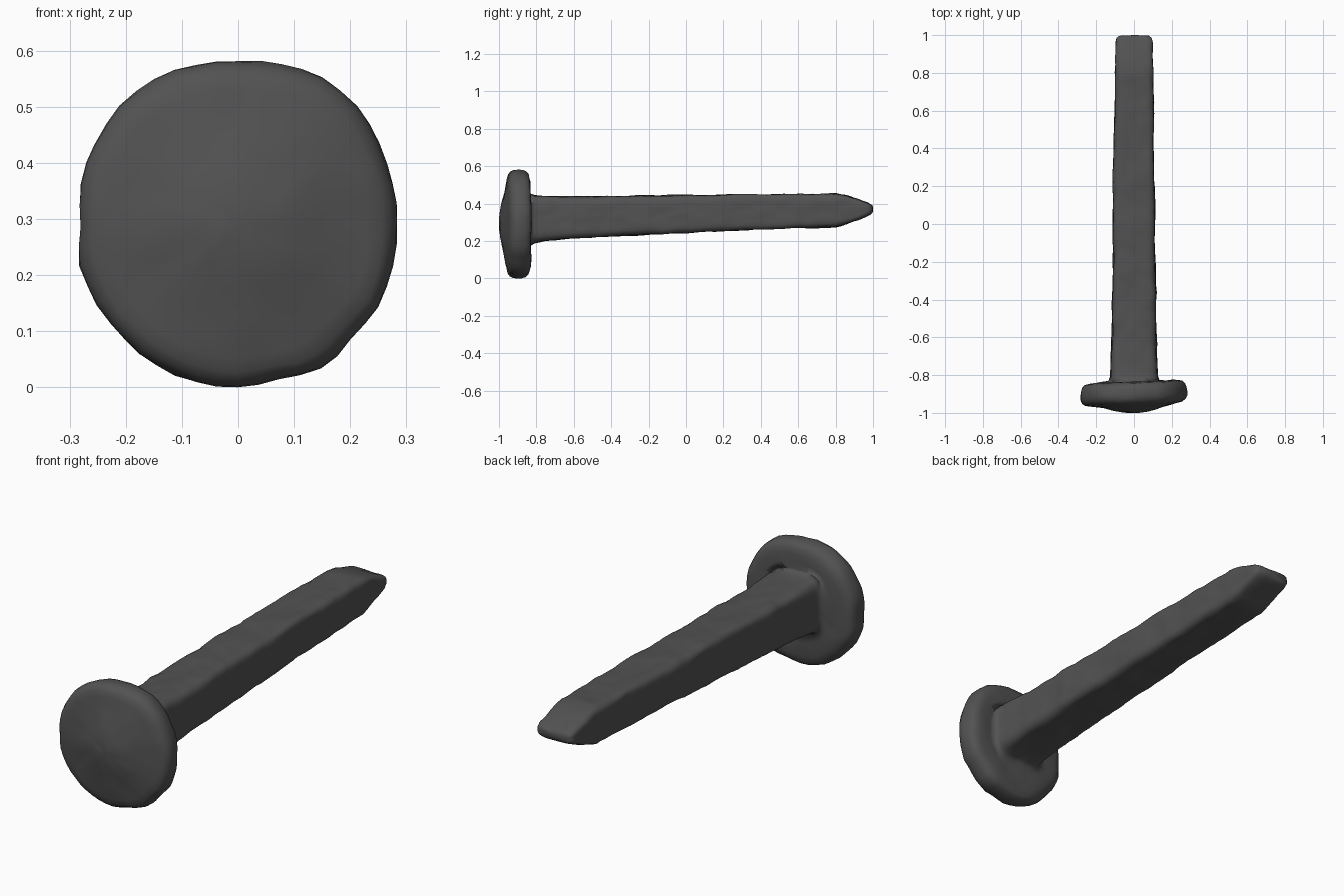
import bpy, bmesh, math
from mathutils import Vector, noise

if "Cube" in bpy.data.objects:
    bpy.data.objects.remove(bpy.data.objects["Cube"])

N = 48          # points around each ring

# hand-hammered outline of the head: radius every 15 degrees
RIM = [.282, .288, .290, .300, .304, .298, .293, .297, .300, .303, .293, .290,
       .285, .290, .287, .291, .290, .290, .289, .285, .293, .285, .290, .285]

# head profile: (radius factor, y)
HEAD = [(.12, -.998), (.25, -.993), (.4, -.984), (.55, -.973), (.7, -.963), (.82, -.956),
        (.91, -.950), (.965, -.938), (.995, -.920), (1, -.900), (.99, -.875), (.965, -.855),
        (.92, -.842), (.82, -.836), (.7, -.834), (.6, -.834)]

# shaft stations: y, half width, bottom z, top z, squareness
SHAFT = [(-.832, .135, .180, .458, 5), (-.81, .126, .190, .449, 6), (-.75, .122, .203, .442, 8),
         (-.6, .118, .217, .438, 8), (-.3, .114, .233, .446, 8), (0, .111, .247, .449, 8),
         (.4, .106, .264, .454, 8), (.8, .100, .279, .454, 8), (.86, .099, .294, .446, 7),
         (.92, .098, .316, .428, 6), (.965, .096, .335, .412, 5), (.985, .090, .345, .402, 4),
         (.996, .078, .354, .393, 4)]


def rim_radius(i):
    t = i * len(RIM) / N
    a = int(t)
    f = t - a
    return RIM[a] * (1 - f) + RIM[(a + 1) % len(RIM)] * f


def head_ring(s, y):
    pts = []
    for i in range(N):
        a = 2 * math.pi * i / N
        r = rim_radius(i) * s
        x = r * math.cos(a)
        pts.append(Vector((x, y + .045 * x * s, .291 + r * math.sin(a))))
    return pts


def shaft_ring(y, w, z0, z1, p):
    pts = []
    for i in range(N):
        a = 2 * math.pi * i / N
        c, s = math.cos(a), math.sin(a)
        k = (abs(c) ** p + abs(s) ** p) ** (-1 / p)
        pts.append(Vector((w * k * c, y, (z0 + z1) / 2 + (z1 - z0) / 2 * k * s)))
    return pts


def hammered(v):
    # forged unevenness: broad dents plus fine pitting
    d = noise.noise_vector(v * 7) * .006 + noise.noise_vector(v * 19 + Vector((5, 2, 9))) * .0045
    return v + Vector((d.x, d.y * .8, d.z))


# stack the rings from the domed head to the chisel tip
rings = [head_ring(*h) for h in HEAD]
for a, b in zip(SHAFT, SHAFT[1:]):
    steps = max(1, round((b[0] - a[0]) / .03))
    for k in range(steps):
        f = k / steps
        rings.append(shaft_ring(*[u + (v - u) * f for u, v in zip(a, b)]))
rings.append(shaft_ring(*SHAFT[-1]))

# skin the rings
bm = bmesh.new()
loops = [[bm.verts.new(hammered(p)) for p in ring] for ring in rings]
for r0, r1 in zip(loops, loops[1:]):
    for i in range(N):
        j = (i + 1) % N
        bm.faces.new((r0[i], r0[j], r1[j], r1[i]))
for loop, tip in ((loops[0], (0, -1, .291)), (loops[-1], (0, 1, .374))):
    c = bm.verts.new(tip)
    for i in range(N):
        bm.faces.new((loop[i], loop[(i + 1) % N], c))
bmesh.ops.recalc_face_normals(bm, faces=bm.faces)

# rest the head on the ground
low = min(v.co.z for v in bm.verts)
bmesh.ops.translate(bm, verts=bm.verts, vec=(0, 0, -low))

mesh = bpy.data.meshes.new("iron_spike")
bm.to_mesh(mesh)
bm.free()
for f in mesh.polygons:
    f.use_smooth = True

mat = bpy.data.materials.new("dark iron")
mat.diffuse_color = (.085, .085, .085, 1)
mat.use_nodes = True
mat.node_tree.nodes["Principled BSDF"].inputs["Base Color"].default_value = mat.diffuse_color
mesh.materials.append(mat)
spike = bpy.data.objects.new("iron_spike", mesh)
bpy.context.collection.objects.link(spike)
